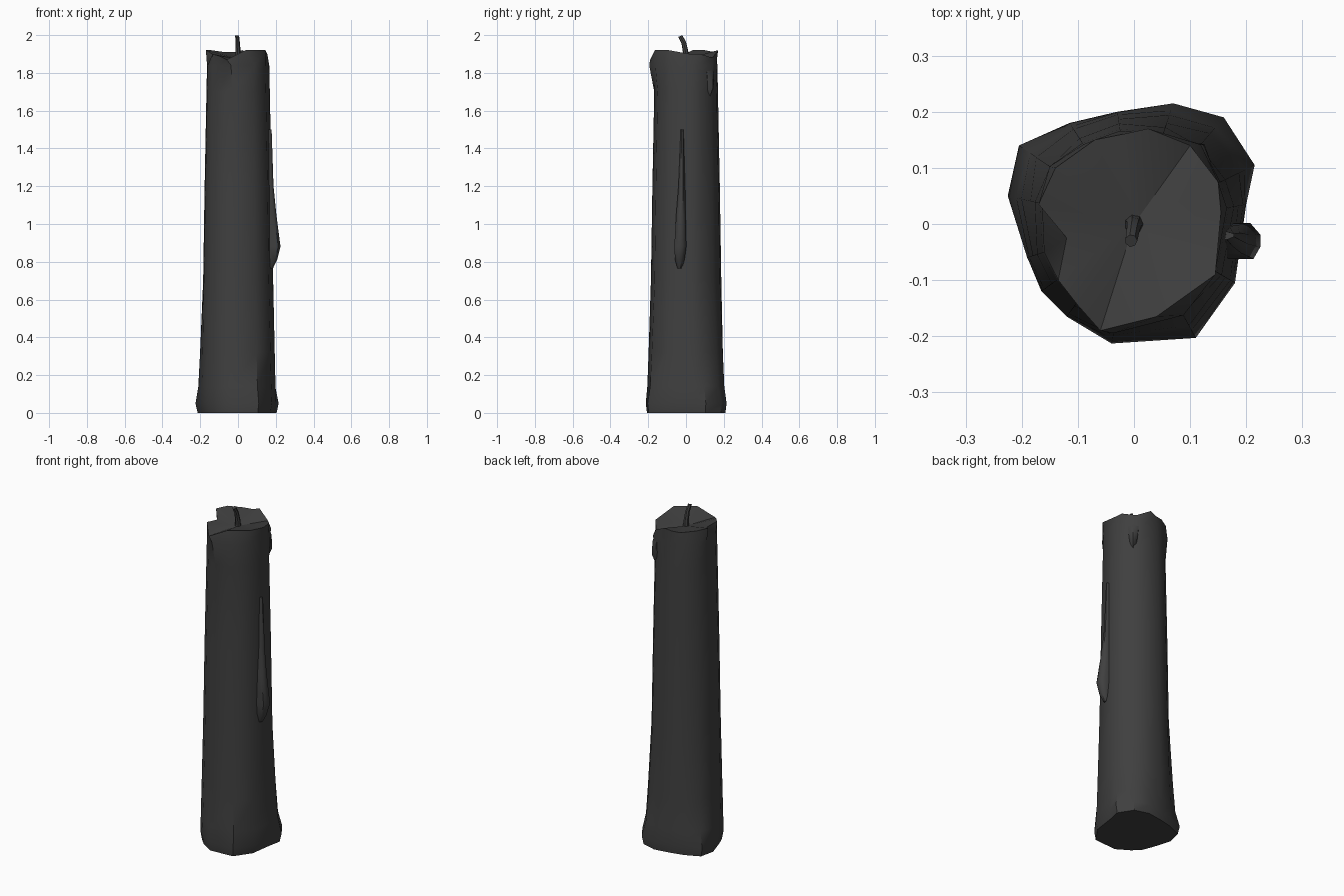
import bpy, bmesh, math
from mathutils import Vector

cube = bpy.data.objects.get("Cube")
if cube:
    bpy.data.objects.remove(cube, do_unlink=True)

wax = bpy.data.materials.new("dark_wax")
wax.use_nodes = True
COLOR = (0.05, 0.05, 0.05, 1)
wax.diffuse_color = COLOR
wax.node_tree.nodes["Principled BSDF"].inputs["Base Color"].default_value = COLOR


def loft(name, rings, start=None, end=None, angle=40):
    """Skin closed rings of points; start and end are optional cap centres."""
    bm = bmesh.new()
    loops = [[bm.verts.new(p) for p in ring] for ring in rings]
    n = len(loops[0])
    for a, b in zip(loops, loops[1:]):
        for i in range(n):
            j = (i + 1) % n
            bm.faces.new((a[i], a[j], b[j], b[i]))
    for loop, centre in ((loops[0], start), (loops[-1], end)):
        if centre is None:
            bm.faces.new(loop)
        else:
            c = bm.verts.new(centre)
            for i in range(n):
                bm.faces.new((loop[i], loop[(i + 1) % n], c))
    bmesh.ops.recalc_face_normals(bm, faces=bm.faces)
    mesh = bpy.data.meshes.new(name)
    bm.to_mesh(mesh)
    bm.free()
    mesh.materials.append(wax)
    ob = bpy.data.objects.new(name, mesh)
    bpy.context.collection.objects.link(ob)
    bpy.ops.object.select_all(action='DESELECT')
    ob.select_set(True)
    bpy.context.view_layer.objects.active = ob
    bpy.ops.object.shade_smooth_by_angle(angle=math.radians(angle))
    return ob


# Candle body: spread foot, tapered shaft, uneven melted rim
foot = [(.215, .105), (.16, .19), (.07, .215), (-.03, .2), (-.115, .18),
        (-.205, .14), (-.225, .05), (-.19, -.06), (-.165, -.12),
        (-.12, -.165), (-.04, -.213), (.11, -.203), (.18, -.105), (.2, .035)]
rim = [(.15, .075, 1.9), (.1, .14, 1.88), (.025, .17, 1.92), (-.02, .16, 1.91),
       (-.07, .15, 1.91), (-.14, .1, 1.92), (-.17, .035, 1.92),
       (-.12, -.025, 1.89), (-.135, -.1, 1.9), (-.1, -.145, 1.89),
       (-.06, -.19, 1.87), (.04, -.165, 1.92), (.145, -.09, 1.92), (.155, .02, 1.9)]


def shaft(z, radius, blend):
    ring = []
    for x, y in foot:
        p = Vector((x, y))
        q = (p.normalized() * radius).lerp(p, blend)
        ring.append((q.x, q.y, z))
    return ring


rings = [[(x * .95, y * .97, 0) for x, y in foot],
         [(x, y, .05) for x, y in foot],
         shaft(.14, .2, .5), shaft(.32, .195, .3), shaft(.7, .189, 0),
         shaft(1.2, .181, 0), shaft(1.7, .171, 0)]
# Overflow lips swell just below the rim
lips = {1: .185, 5: .182, 10: .198, 11: .185}
collar = []
for i, (x, y, z) in enumerate(shaft(1.84, .168, 0)):
    s = lips.get(i, .168) / .168
    collar.append((x * s, y * s, z))
rings += [collar, rim]
loft("candle_body", rings, end=(0, 0, 1.875))

# Long wax run on the left side: centre y, half width, outer x, height
run = []
for y, w, x, z in [(-.02, .008, .178, 1.5), (-.022, .018, .188, 1.2),
                   (-.027, .025, .203, 1.05), (-.03, .032, .225, .88),
                   (-.033, .025, .207, .81), (-.033, .012, .185, .765)]:
    run.append([(.16, y - w, z), (x - .012, y - w, z), (x, y - w * .35, z),
                (x, y + w * .35, z), (x - .018, y + w, z), (.16, y + w, z)])
loft("wax_run", run, angle=50)

# Short spill at the back left
spill = []
for r, w, z in [(.165, .035, 1.87), (.188, .032, 1.8), (.19, .022, 1.72), (.168, .008, 1.67)]:
    out = Vector((.66, .75, 0))
    side = Vector((-.75, .66, 0))
    up = Vector((0, 0, z))
    spill.append([out * d + side * s * w + up for d, s in
                  ((.14, -1), (r - .014, -.9), (r, 0), (r - .014, .9), (.14, 1))])
loft("wax_spill", spill, angle=50)

# Bent wick
wick = []
for x, y, z, r in [(0, 0, 1.86, .018), (0, -.002, 1.91, .014),
                   (-.002, -.012, 1.96, .012), (-.005, -.03, 1.995, .011)]:
    wick.append([(x + r * math.cos(math.tau * k / 7), y + r * math.sin(math.tau * k / 7),
                  z + .4 * r * math.sin(math.tau * k / 7)) for k in range(7)])
loft("wick", wick)
